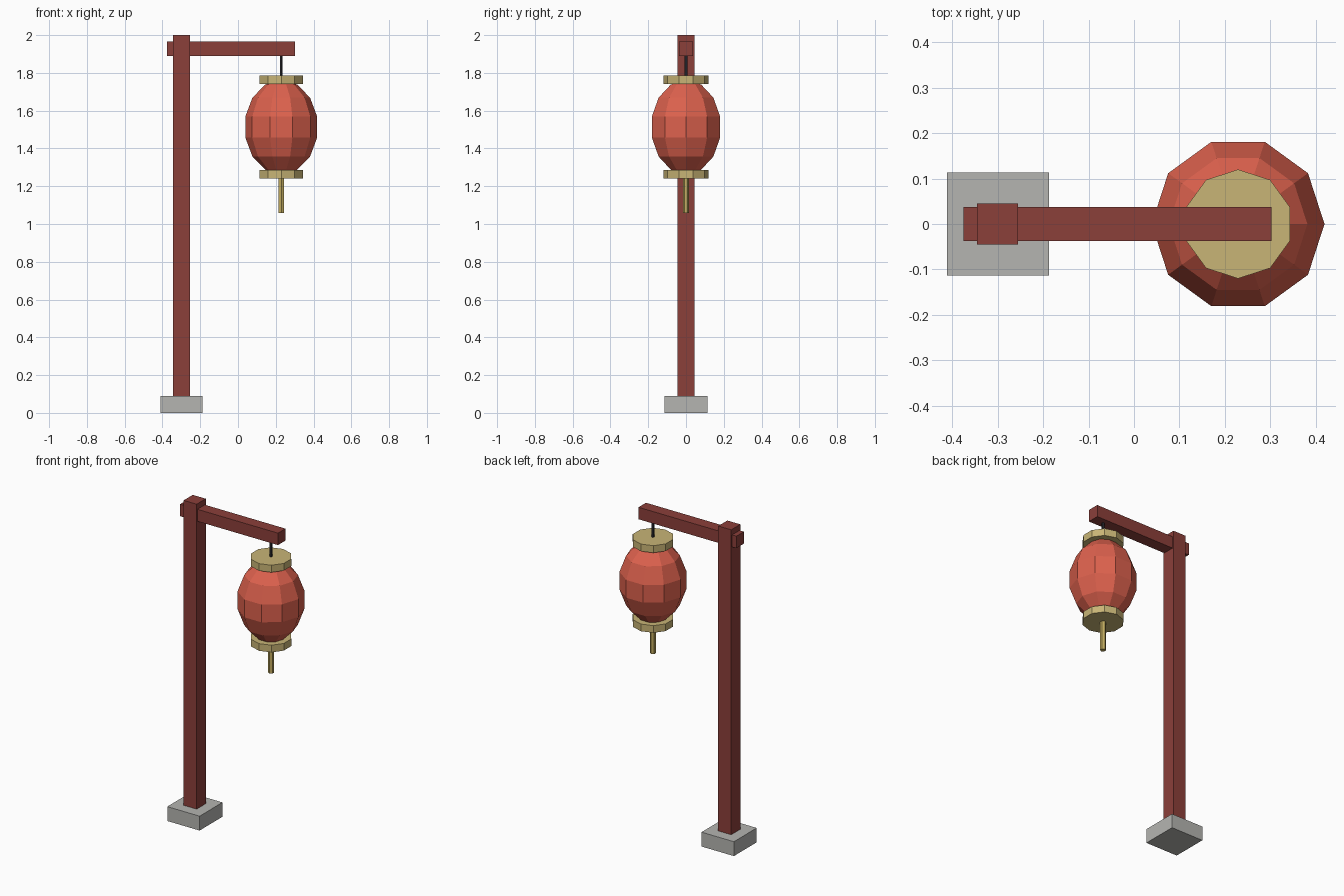
import bpy
import math

cube = bpy.data.objects.get("Cube")
if cube:
    bpy.data.objects.remove(cube, do_unlink=True)


def material(name, rgb):
    mat = bpy.data.materials.new(name)
    mat.use_nodes = True
    mat.diffuse_color = (*rgb, 1)
    mat.node_tree.nodes["Principled BSDF"].inputs["Base Color"].default_value = (*rgb, 1)
    return mat


wood = material("dark red wood", (0.26, 0.05, 0.042))
stone = material("grey stone", (0.46, 0.46, 0.44))
paper = material("red paper", (0.72, 0.12, 0.075))
brass = material("pale brass", (0.58, 0.46, 0.18))
gold = material("gold thread", (0.55, 0.42, 0.12))
black = material("black cord", (0.025, 0.025, 0.03))


def finish(name, mat):
    obj = bpy.context.object
    obj.name = name
    obj.data.materials.append(mat)
    bpy.ops.object.transform_apply(location=False, rotation=True, scale=True)
    return obj


def box(name, mat, x, half_y, z):
    """Box spanning the x and z ranges, symmetric in y."""
    bpy.ops.mesh.primitive_cube_add(size=1, location=(sum(x) / 2, 0, sum(z) / 2))
    bpy.context.object.scale = (x[1] - x[0], 2 * half_y, z[1] - z[0])
    return finish(name, mat)


def rod(name, mat, x, radius, z, sides):
    bpy.ops.mesh.primitive_cylinder_add(vertices=sides, radius=radius,
                                        depth=z[1] - z[0], location=(x, 0, sum(z) / 2))
    return finish(name, mat)


# Post, foot and arm
box("stone_foot", stone, (-0.411, -0.187), 0.113, (0, 0.09))
box("post", wood, (-0.345, -0.255), 0.045, (0.09, 2.0))
box("arm", wood, (-0.375, 0.303), 0.037, (1.89, 1.965))

# Lantern body: a ten-sided stretched sphere with a point towards the front
LANTERN_X = 0.229
bpy.ops.mesh.primitive_uv_sphere_add(segments=10, ring_count=7, radius=1,
                                     location=(LANTERN_X, 0, 1.513))
body = bpy.context.object
body.rotation_euler.z = math.radians(90)
body.scale = (0.195, 0.195, 0.25)
finish("lantern_body", paper)

# Lantern caps, cord and tassel
rod("top_cap", brass, LANTERN_X, 0.12, (1.741, 1.786), 10)
rod("bottom_cap", brass, LANTERN_X, 0.12, (1.24, 1.285), 10)
rod("cord", black, LANTERN_X, 0.0085, (1.78, 1.9), 6)
rod("tassel", gold, LANTERN_X, 0.017, (1.058, 1.245), 6)
